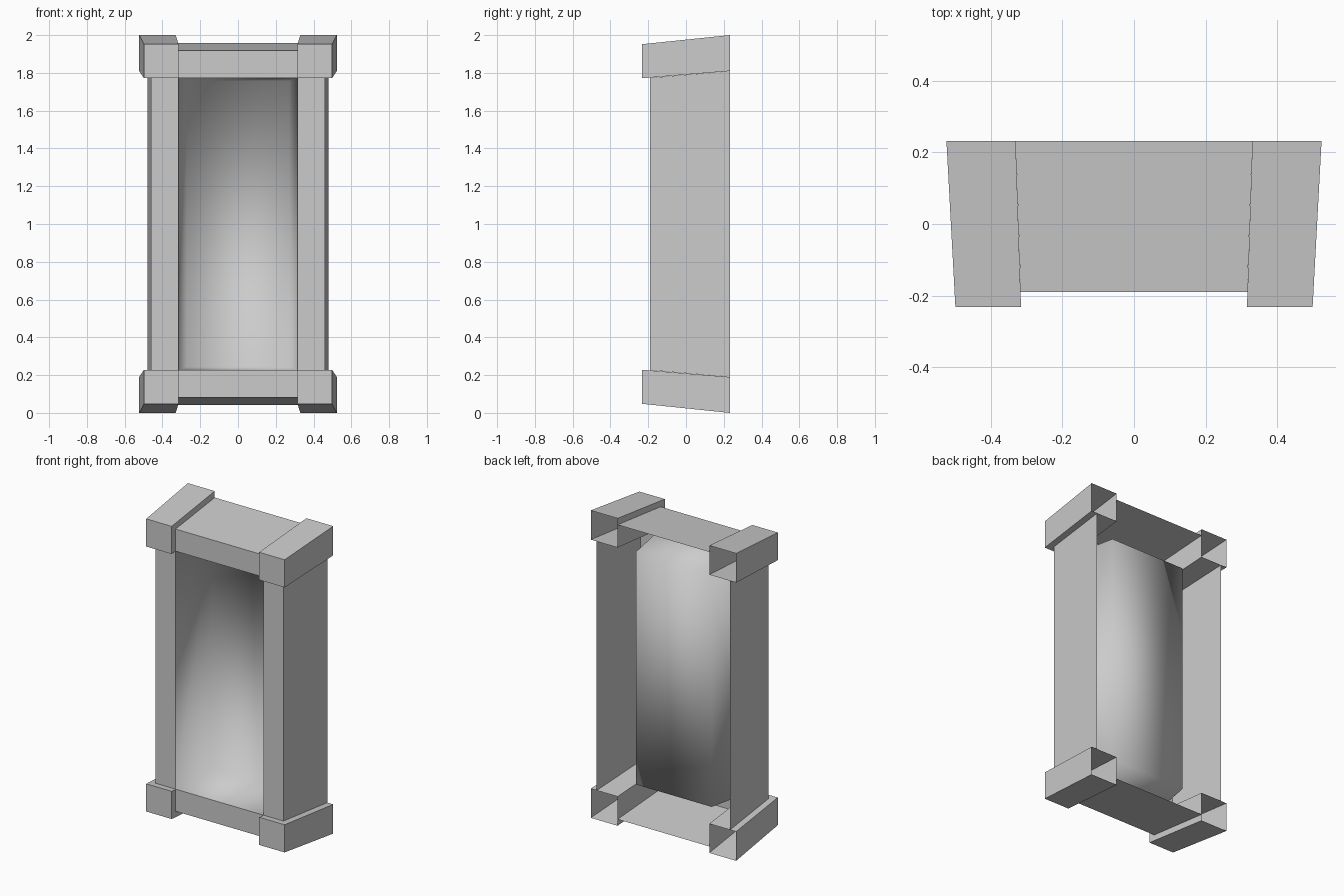
import bpy, bmesh

if "Cube" in bpy.data.objects:
    bpy.data.objects.remove(bpy.data.objects["Cube"])

FRONT, FRAME, PANEL, BACK = -0.232, -0.19, 0.125, 0.232   # depth planes


def make(name, faces, mirror=(False, False, False), smooth=False):
    """Mesh from quads, centred on z = 1 and mirrored about that centre."""
    bm = bmesh.new()
    for f in faces:
        bm.faces.new([bm.verts.new(p) for p in f])
    bmesh.ops.remove_doubles(bm, verts=bm.verts, dist=0.0005)
    for f in bm.faces:
        f.smooth = smooth
    me = bpy.data.meshes.new(name)
    bm.to_mesh(me)
    bm.free()
    ob = bpy.data.objects.new(name, me)
    bpy.context.collection.objects.link(ob)
    ob.location.z = 1.0
    if any(mirror):
        mod = ob.modifiers.new("mirror", 'MIRROR')
        mod.use_axis = mirror
        mod.use_mirror_merge = False
    return ob


def rect(x0, x1, z0, z1, y):
    """Rectangle that faces the front."""
    return [(x0, y, z0), (x1, y, z0), (x1, y, z1), (x0, y, z1)]


def sides(a, b):
    """Four walls from front rectangle a to back rectangle b, facing outward."""
    return [[a[i], b[i], b[(i + 1) % 4], a[(i + 1) % 4]] for i in range(4)]


# Corner blocks: flared boxes, open at the back
a = rect(0.315, 0.498, 0.772, 0.952, FRONT)
b = rect(0.33, 0.523, 0.81, 1.0, BACK)
make("corner_block", [a] + [f for f in sides(a, b)], (True, False, True))

# Side posts: front strip and outer wall
make("side_post", [
    rect(0.316, 0.46, -0.774, 0.774, FRAME),
    [(0.46, FRAME, -0.774), (0.48, BACK, -0.81), (0.48, BACK, 0.81), (0.46, FRAME, 0.774)],
], (True, False, False))

# Top and bottom rails: front strip and outer wall
make("rail", [
    rect(-0.316, 0.316, 0.774, 0.918, FRAME),
    [(-0.316, FRAME, 0.918), (0.316, FRAME, 0.918), (0.33, BACK, 0.958), (-0.33, BACK, 0.958)],
], (False, False, True))

# Recessed panel: tapered smooth-shaded tray facing the front
a = rect(-0.316, 0.316, -0.774, 0.774, FRAME)
b = rect(-0.272, 0.272, -0.757, 0.757, PANEL)
make("recessed_panel", [b] + [f[::-1] for f in sides(a, b)], smooth=True)

# Outward-facing walls for the corner blocks and posts
for ob in bpy.data.objects:
    if ob.name == "corner_block":
        bm = bmesh.new()
        bm.from_mesh(ob.data)
        bmesh.ops.recalc_face_normals(bm, faces=bm.faces)
        bm.to_mesh(ob.data)
        bm.free()
